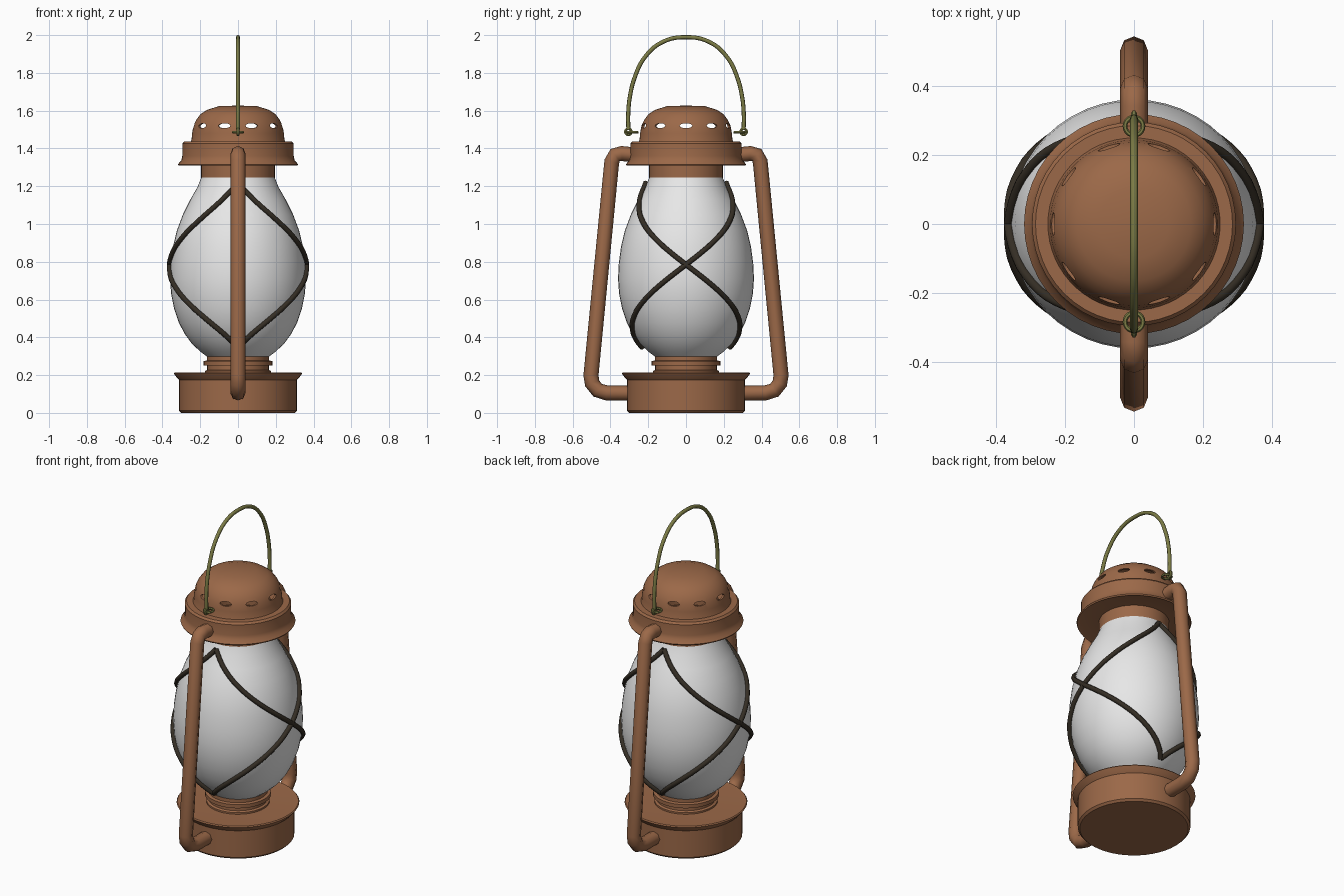
import bpy, bmesh, math
from mathutils import Matrix, Vector

if "Cube" in bpy.data.objects:
    bpy.data.objects.remove(bpy.data.objects["Cube"])


def material(name, rgb):
    m = bpy.data.materials.new(name)
    m.diffuse_color = (*rgb, 1)
    m.use_nodes = True
    m.node_tree.nodes["Principled BSDF"].inputs["Base Color"].default_value = m.diffuse_color
    return m


COPPER = material("copper_brown", (0.33, 0.14, 0.065))
GLASS = material("frosted_white", (0.8, 0.8, 0.8))
IRON = material("dark_iron", (0.035, 0.027, 0.018))
BRASS = material("olive_brass", (0.2, 0.2, 0.06))


def finish(ob, mat, angle=35):
    ob.data.materials.clear()
    ob.data.materials.append(mat)
    bpy.ops.object.select_all(action='DESELECT')
    ob.select_set(True)
    bpy.context.view_layer.objects.active = ob
    if ob.type == 'CURVE':
        bpy.ops.object.convert(target='MESH')
        ob = bpy.context.object
    bpy.ops.object.shade_smooth_by_angle(angle=math.radians(angle))
    return ob


def mesh_object(name, bm):
    me = bpy.data.meshes.new(name)
    bm.to_mesh(me)
    bm.free()
    ob = bpy.data.objects.new(name, me)
    bpy.context.collection.objects.link(ob)
    return ob


def lathe(name, profile, mat, n=48, closed=False, angle=35):
    """Revolve an (r, z) profile around z."""
    bm = bmesh.new()
    rings = [[bm.verts.new((r * math.cos(2 * math.pi * i / n),
                            r * math.sin(2 * math.pi * i / n), z))
              for i in range(n)] for r, z in profile]
    pairs = list(zip(rings, rings[1:]))
    if closed:
        pairs.append((rings[-1], rings[0]))
    for a, b in pairs:
        for i in range(n):
            j = (i + 1) % n
            bm.faces.new((a[i], a[j], b[j], b[i]))
    bmesh.ops.remove_doubles(bm, verts=bm.verts, dist=1e-5)
    bmesh.ops.recalc_face_normals(bm, faces=bm.faces)
    return finish(mesh_object(name, bm), mat, angle)


def tube(name, pts, radius, mat, smooth=False, cyclic=False, res=2):
    """Round wire or pipe along a path."""
    cu = bpy.data.curves.new(name, 'CURVE')
    cu.dimensions = '3D'
    cu.bevel_depth = radius
    cu.bevel_resolution = res
    cu.use_fill_caps = True
    cu.resolution_u = 5
    if smooth:
        sp = cu.splines.new('BEZIER')
        sp.bezier_points.add(len(pts) - 1)
        for bp, p in zip(sp.bezier_points, pts):
            bp.co = p
            bp.handle_left_type = bp.handle_right_type = 'AUTO'
    else:
        sp = cu.splines.new('POLY')
        sp.points.add(len(pts) - 1)
        for sp_p, p in zip(sp.points, pts):
            sp_p.co = (*p, 1)
    sp.use_cyclic_u = cyclic
    ob = bpy.data.objects.new(name, cu)
    bpy.context.collection.objects.link(ob)
    return finish(ob, mat, 50)


def ring(name, centre, major, minor, mat, u, v):
    pts = [Vector(centre) + major * (math.cos(t) * Vector(u) + math.sin(t) * Vector(v))
           for t in (2 * math.pi * i / 20 for i in range(20))]
    return tube(name, pts, minor, mat, cyclic=True, res=1)


# fuel tank base and burner collar
lathe("fuel_tank", [(0, 0), (0.3, 0), (0.312, 0.012), (0.312, 0.175), (0.325, 0.188),
                    (0.34, 0.208), (0.335, 0.214), (0.3, 0.212), (0, 0.212)], COPPER)
lathe("burner_collar", [(0, 0.2), (0.175, 0.2), (0.175, 0.222), (0.163, 0.228), (0.163, 0.25),
                        (0.182, 0.252), (0.182, 0.274), (0.165, 0.278),
                        (0.165, 0.302), (0, 0.302)], COPPER)

# glass globe
GLOBE = [(0.16, 0.295), (0.2, 0.325), (0.243, 0.365), (0.28, 0.415), (0.312, 0.475), (0.338, 0.55),
         (0.354, 0.63), (0.36, 0.71), (0.356, 0.79), (0.344, 0.88), (0.324, 0.965),
         (0.292, 1.05), (0.252, 1.13), (0.215, 1.195), (0.195, 1.245)]
lathe("glass_globe", [(0, 0.295)] + GLOBE + [(0, 1.245)], GLASS)


def globe_radius(z):
    for (r0, z0), (r1, z1) in zip(GLOBE, GLOBE[1:]):
        if z0 <= z <= z1:
            return r0 + (r1 - r0) * (z - z0) / (z1 - z0)
    return GLOBE[-1][0]


# guard wires: four crossing half-turn spirals around the globe
for k, (sx, sy) in enumerate([(1, 1), (-1, 1), (1, -1), (-1, -1)]):
    pts = []
    for i in range(37):
        t = i / 36
        z = 1.22 + (0.785 - 1.22) * t * 2 if t < 0.5 else 0.785 + (0.345 - 0.785) * (t - 0.5) * 2
        a = math.pi * t
        r = globe_radius(z) + 0.007
        pts.append((sx * r * math.sin(a), -sy * r * math.cos(a), z))
    tube(f"guard_wire_{k + 1}", pts, 0.014, IRON)

# upper neck and hood
lathe("upper_neck", [(0, 1.235), (0.195, 1.235), (0.195, 1.33), (0, 1.33)], COPPER)
lathe("hood_skirt", [(0.18, 1.315), (0.3, 1.315), (0.314, 1.309), (0.318, 1.316), (0.3, 1.338),
                     (0.295, 1.36), (0.295, 1.425), (0.285, 1.437), (0.18, 1.437)],
      COPPER, closed=True)

# vented dome, with ten slots cut through the shell
OUTER = [(0.252, 1.43), (0.246, 1.445), (0.243, 1.48), (0.236, 1.52), (0.222, 1.55),
         (0.2, 1.58), (0.165, 1.604), (0.1, 1.624), (0, 1.627)]
INNER = [(max(r - 0.01, 0), z - 0.008) for r, z in reversed(OUTER)]
dome = lathe("vented_dome", OUTER + INNER, COPPER, n=60, closed=True, angle=40)
bm = bmesh.new()
for i in range(10):
    m = (Matrix.Rotation(math.radians(36 * i), 4, 'Z') @ Matrix.Translation((0.225, 0, 1.52))
         @ Matrix.Rotation(math.pi / 2, 4, 'Y') @ Matrix.Diagonal((0.013, 0.034, 1, 1)))
    bmesh.ops.create_cone(bm, cap_ends=True, segments=12, radius1=1, radius2=1,
                          depth=0.12, matrix=m)
cutter = mesh_object("slot_cutter", bm)
cutter.hide_render = True
mod = dome.modifiers.new("slots", 'BOOLEAN')
mod.object = cutter
mod.operation = 'DIFFERENCE'
mod.solver = 'EXACT'
bpy.context.view_layer.objects.active = dome
bpy.ops.object.modifier_move_to_index(modifier="slots", index=0)
bpy.ops.object.modifier_apply(modifier="slots")
bpy.data.objects.remove(cutter)

# side pipes, bail eyelets and hooks, mirrored front and back
PIPE = [(0.24, 1.362), (0.34, 1.373), (0.375, 1.365), (0.393, 1.33), (0.503, 0.2),
        (0.497, 0.157), (0.468, 0.12), (0.42, 0.106), (0.28, 0.105)]
for side, s in (("front", -1), ("back", 1)):
    tube(f"{side}_pipe", [(0, s * y, z) for y, z in PIPE], 0.04, COPPER)
    ring(f"{side}_eyelet", (0, s * 0.283, 1.485), 0.026, 0.007, BRASS, (1, 0, 0), (0, 1, 0))
    ring(f"{side}_bail_hook", (0, s * 0.305, 1.488), 0.016, 0.008, BRASS, (0, 1, 0), (0, 0, 1))

# carrying bail
HALF = [(0.305, 1.5), (0.306, 1.58), (0.296, 1.68), (0.27, 1.78), (0.22, 1.88), (0.125, 1.963)]
bail = [(0, -y, z) for y, z in HALF] + [(0, 0, 1.989)] + [(0, y, z) for y, z in reversed(HALF)]
tube("carrying_bail", bail, 0.011, BRASS, smooth=True)
